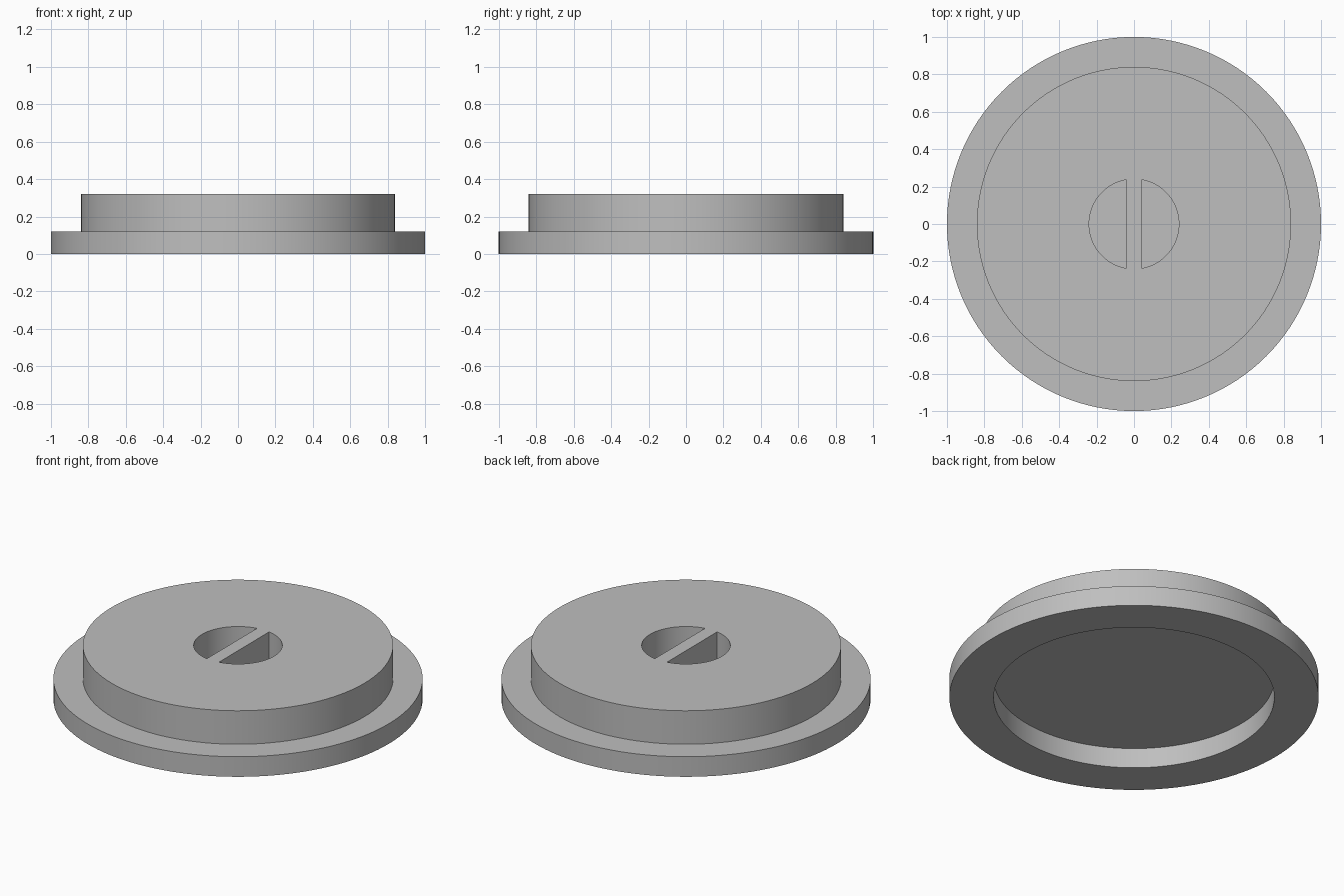
import bpy
import bmesh
from math import asin, cos, sin, pi

SEGMENTS = 128
HALF_BAR = 0.04        # half width of the grip bar
POCKET_RADIUS = 0.24
POCKET_FLOOR = 0.16
TOP = 0.32

default_cube = bpy.data.objects.get("Cube")
if default_cube:
    bpy.data.objects.remove(default_cube, do_unlink=True)

# Single grey material
grey = bpy.data.materials.new("plain_grey")
grey.use_nodes = True
colour = (0.52, 0.52, 0.52, 1)
grey.diffuse_color = colour
grey.node_tree.nodes["Principled BSDF"].inputs["Base Color"].default_value = colour


def finish(name, bm):
    bmesh.ops.recalc_face_normals(bm, faces=bm.faces)
    mesh = bpy.data.meshes.new(name)
    bm.to_mesh(mesh)
    bm.free()
    mesh.materials.append(grey)
    obj = bpy.data.objects.new(name, mesh)
    bpy.context.collection.objects.link(obj)
    return obj


def lathe(name, profile):
    """Turn (radius, z) points about the z axis and close both ends."""
    bm = bmesh.new()
    rings = [[bm.verts.new((r * cos(2 * pi * i / SEGMENTS),
                            r * sin(2 * pi * i / SEGMENTS), z))
              for i in range(SEGMENTS)] for r, z in profile]
    for a, b in zip(rings, rings[1:]):
        for i in range(SEGMENTS):
            j = (i + 1) % SEGMENTS
            bm.faces.new((a[i], a[j], b[j], b[i]))
    bm.faces.new(rings[0])
    bm.faces.new(rings[-1])
    return finish(name, bm)


def half_disc_cutter(name, side):
    """Half disc on one side of the bar, extruded up past the top."""
    bm = bmesh.new()
    start = asin(HALF_BAR / POCKET_RADIUS) - pi / 2
    steps = SEGMENTS // 2
    outline = []
    for i in range(steps + 1):
        angle = start * (1 - 2 * i / steps)
        outline.append(bm.verts.new((side * POCKET_RADIUS * cos(angle),
                                     POCKET_RADIUS * sin(angle), POCKET_FLOOR)))
    base = bm.faces.new(outline)
    raised = bmesh.ops.extrude_face_region(bm, geom=[base])["geom"]
    bmesh.ops.translate(bm, vec=(0, 0, TOP),
                        verts=[v for v in raised if isinstance(v, bmesh.types.BMVert)])
    cutter = finish(name, bm)
    cutter.hide_render = True
    return cutter


# Stepped lid with a wide recess underneath
lid = lathe("lid", [(0.76, 0.12), (0.76, 0), (1, 0), (1, 0.12),
                    (0.84, 0.12), (0.84, TOP)])

# Two half-round finger pockets, leaving the grip bar between them
cutters = [half_disc_cutter("right_pocket_cutter", -1),
           half_disc_cutter("left_pocket_cutter", 1)]
for cutter in cutters:
    cut = lid.modifiers.new(cutter.name, "BOOLEAN")
    cut.operation = "DIFFERENCE"
    cut.solver = "EXACT"
    cut.object = cutter

bpy.ops.object.select_all(action="DESELECT")
lid.select_set(True)
bpy.context.view_layer.objects.active = lid
for cutter in cutters:
    bpy.ops.object.modifier_apply(modifier=cutter.name)
for cutter in cutters:
    bpy.data.objects.remove(cutter, do_unlink=True)
bpy.ops.object.shade_smooth_by_angle(angle=pi / 6)
